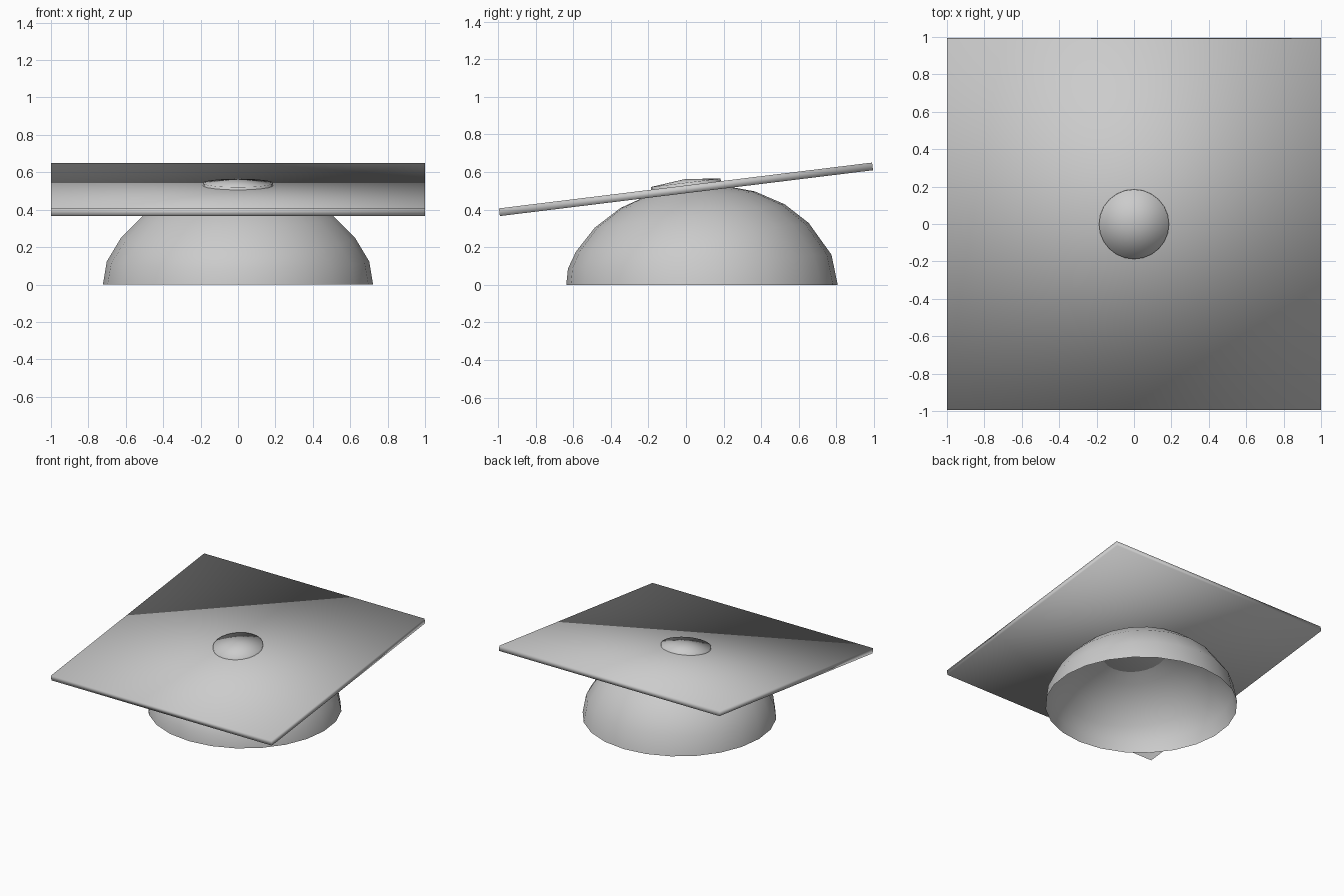
import bpy, bmesh
from math import sin, cos, pi, radians
from mathutils import Matrix

if "Cube" in bpy.data.objects:
    bpy.data.objects.remove(bpy.data.objects["Cube"])

TILT = radians(7)
SEGS = 24


def make_object(name, bm):
    bmesh.ops.recalc_face_normals(bm, faces=bm.faces[:])
    mesh = bpy.data.meshes.new(name)
    bm.to_mesh(mesh)
    bm.free()
    mesh.shade_smooth()
    obj = bpy.data.objects.new(name, mesh)
    bpy.context.collection.objects.link(obj)
    return obj


def axis_point(v):
    """Centre (y, z) at height v along the tilted cap axis."""
    return 0.065 - v * sin(TILT), v * cos(TILT)


def add_ring(bm, r, y, z, tilt):
    ring = []
    for i in range(SEGS):
        a = 2 * pi * i / SEGS
        ring.append(bm.verts.new((r * cos(a),
                                  y + r * sin(a) * cos(tilt),
                                  z + r * sin(a) * sin(tilt))))
    return ring


def loft(bm, rings):
    for lo, hi in zip(rings, rings[1:]):
        for i in range(SEGS):
            j = (i + 1) % SEGS
            bm.faces.new((lo[i], lo[j], hi[j], hi[i]))


# Open skull cap: level rim easing into tilted dome rings
bm = bmesh.new()
rings = [add_ring(bm, 0.722, 0.085, 0.0, 0.0),
         add_ring(bm, 0.702, 0.073, 0.123, radians(3))]
for deg in (60, 45, 30, 15):
    t = radians(deg)
    rings.append(add_ring(bm, 0.72 * sin(t), *axis_point(0.55 * cos(t) - 0.02), TILT))
loft(bm, rings)
dome = make_object("skull_cap", bm)

# Button: short wall with a shallow crown, poking through the board
bm = bmesh.new()
rings = [add_ring(bm, 0.187, *axis_point(v), TILT) for v in (0.511, 0.547)]
loft(bm, rings)
apex = bm.verts.new((0, *axis_point(0.567)))
for i in range(SEGS):
    bm.faces.new((rings[-1][i], rings[-1][(i + 1) % SEGS], apex))
make_object("button", bm)

# Square board, tilted up at the back
bm = bmesh.new()
bmesh.ops.create_cube(bm, size=1, matrix=Matrix.Translation((0, 0, 0.508))
                      @ Matrix.Rotation(TILT, 4, 'X')
                      @ Matrix.Diagonal((2, 2, 0.041, 1)))
make_object("square_board", bm)
